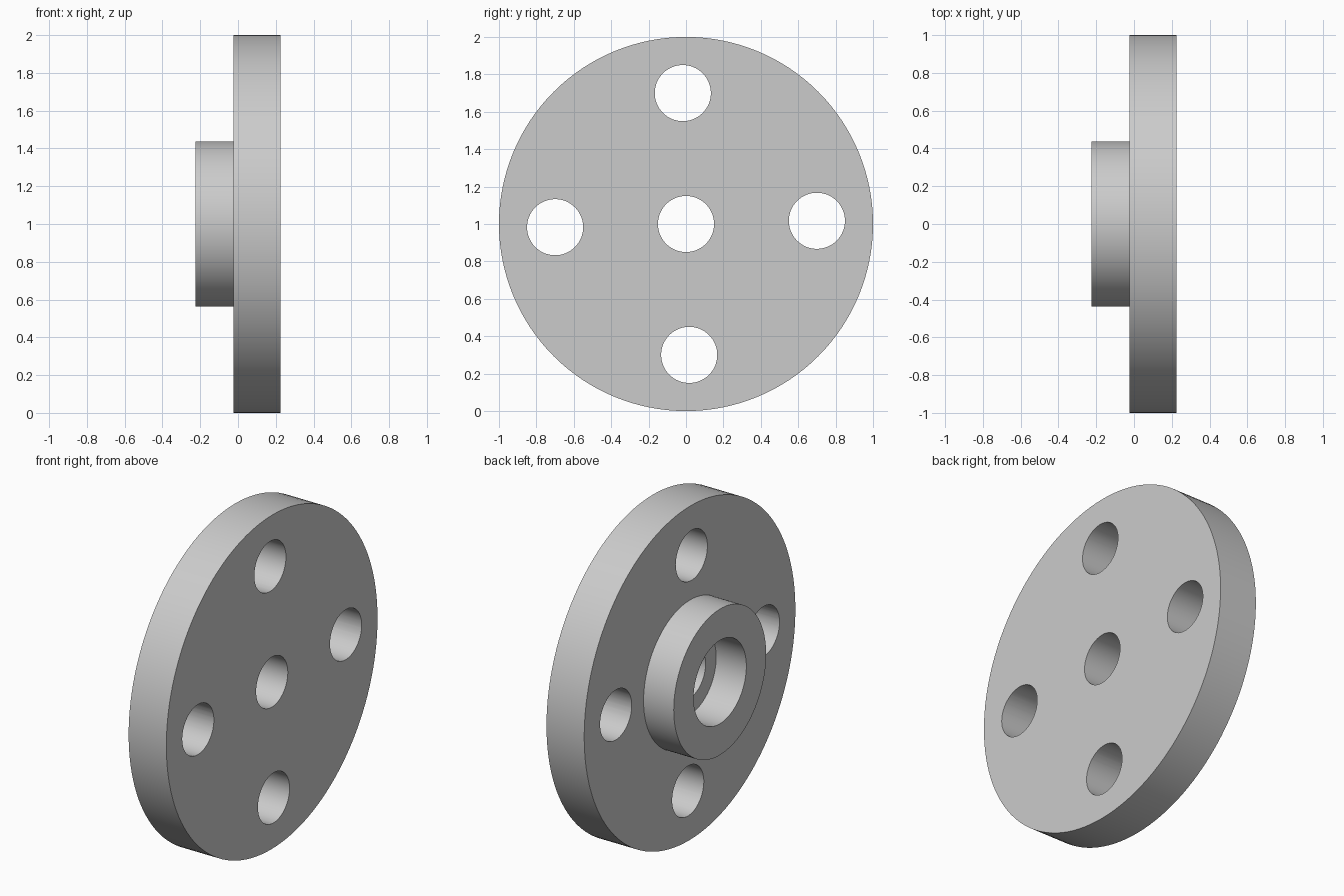
import bpy, bmesh
from math import radians, sin, cos, tau
from mathutils import Vector

cube = bpy.data.objects.get("Cube")
if cube:
    bpy.data.objects.remove(cube, do_unlink=True)

STEPS = 128
CENTRE = Vector((0, 0, 1))
BACK, FACE, FRONT = -0.225, -0.025, 0.225   # hub end, plate inner face, plate outer face
PLATE_R, HUB_R, BORE_R, HOLE_R = 1.0, 0.4375, 0.25, 0.15

grey = bpy.data.materials.new("light_grey")
grey.use_nodes = True
colour = (0.6, 0.6, 0.6, 1)
grey.diffuse_color = colour
grey.node_tree.nodes["Principled BSDF"].inputs["Base Color"].default_value = colour


def lathe(name, profile, centre, steps):
    """Revolve a closed (x, radius) profile around the x axis through centre."""
    bm = bmesh.new()
    verts = [bm.verts.new((x, 0, r)) for x, r in profile]
    edges = [bm.edges.new((v, verts[i - 1])) for i, v in enumerate(verts)]
    bmesh.ops.spin(bm, geom=verts + edges, cent=(0, 0, 0), axis=(1, 0, 0),
                   angle=tau, steps=steps, use_duplicate=False)
    bmesh.ops.remove_doubles(bm, verts=bm.verts, dist=1e-5)
    bmesh.ops.recalc_face_normals(bm, faces=bm.faces)
    bmesh.ops.translate(bm, verts=bm.verts, vec=centre)
    return add_object(name, bm)


def add_object(name, bm):
    mesh = bpy.data.meshes.new(name)
    bm.to_mesh(mesh)
    bm.free()
    mesh.materials.append(grey)
    obj = bpy.data.objects.new(name, mesh)
    bpy.context.collection.objects.link(obj)
    return obj


# Round plate with a raised hub, a counterbore and a through hole
flange = lathe("hub_flange", [
    (FRONT, HOLE_R), (FRONT, PLATE_R), (FACE, PLATE_R), (FACE, HUB_R),
    (BACK, HUB_R), (BACK, BORE_R), (FACE, BORE_R), (FACE, HOLE_R)], CENTRE, STEPS)

# Four bolt holes, turned slightly off the vertical
bm = bmesh.new()
for i in range(4):
    a = tau * i / 4 + radians(1.4)
    ring = [bm.verts.new(CENTRE + Vector((-0.1, 0.7 * cos(a) + HOLE_R * cos(t),
                                          0.7 * sin(a) + HOLE_R * sin(t))))
            for t in (tau * k / 64 for k in range(64))]
    disc = bm.faces.new(ring)
    solid = bmesh.ops.extrude_face_region(bm, geom=[disc], use_keep_orig=True)
    top = [g for g in solid["geom"] if isinstance(g, bmesh.types.BMVert)]
    bmesh.ops.translate(bm, verts=top, vec=(0.4, 0, 0))
bmesh.ops.recalc_face_normals(bm, faces=bm.faces)
cutter = add_object("bolt_hole_cutter", bm)
cutter.hide_render = True

# Cut the holes and keep the rims crisp
cut = flange.modifiers.new("bolt_holes", 'BOOLEAN')
cut.operation = 'DIFFERENCE'
cut.solver = 'EXACT'
cut.object = cutter
bpy.ops.object.select_all(action='DESELECT')
bpy.context.view_layer.objects.active = flange
flange.select_set(True)
bpy.ops.object.modifier_apply(modifier=cut.name)
bpy.data.objects.remove(cutter, do_unlink=True)
bpy.ops.object.shade_smooth_by_angle(angle=radians(30))
